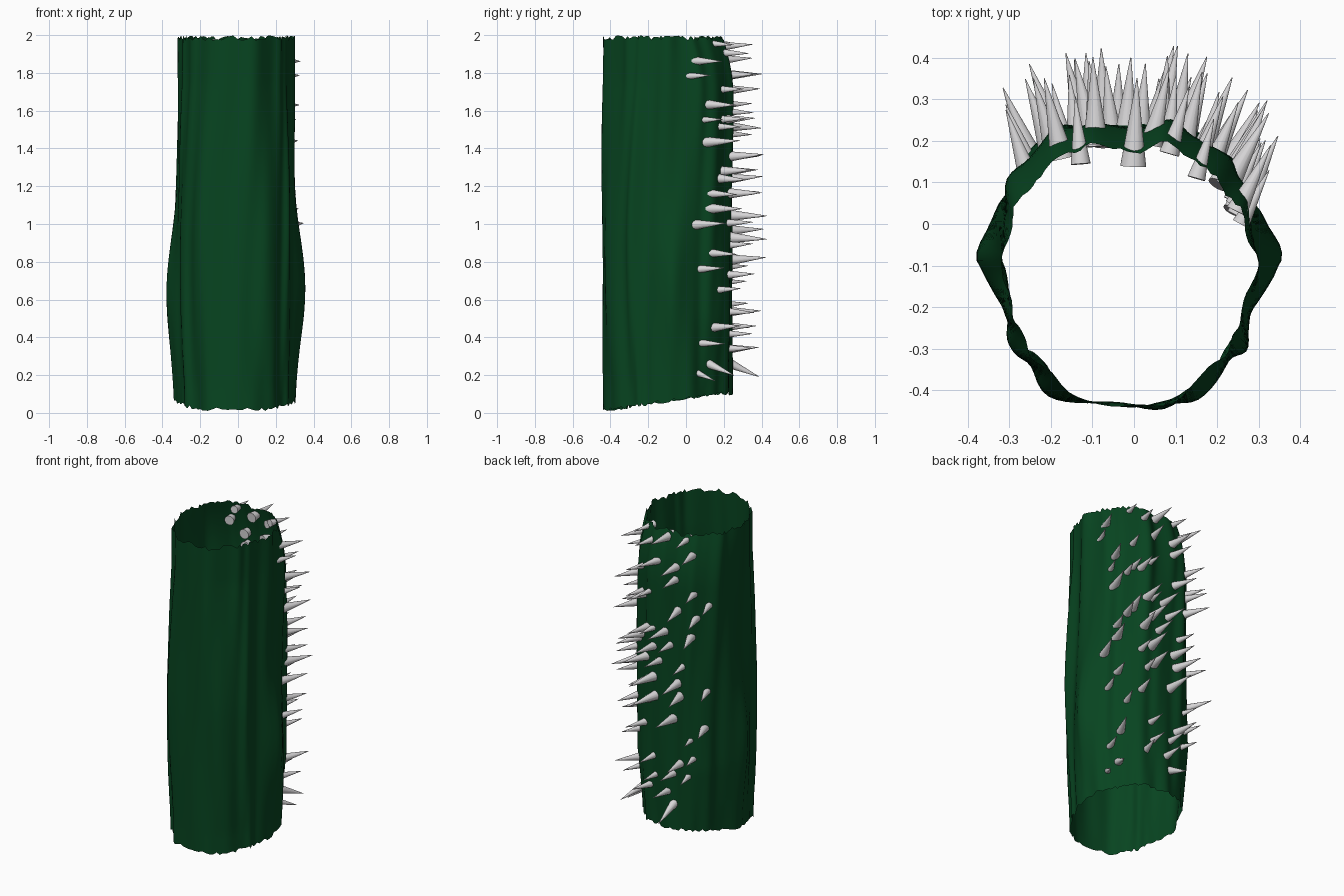
import bpy, bmesh, math, random
from mathutils import Vector

if "Cube" in bpy.data.objects:
    bpy.data.objects.remove(bpy.data.objects["Cube"])

random.seed(4)

def material(name, rgb):
    m = bpy.data.materials.new(name)
    m.diffuse_color = (*rgb, 1)
    m.use_nodes = True
    m.node_tree.nodes["Principled BSDF"].inputs["Base Color"].default_value = m.diffuse_color
    return m

green = material("dark_green", (0.0022, 0.058, 0.0145))
bone = material("pale_grey", (0.68, 0.67, 0.68))

# Horizontal outline of the stem, counter-clockwise from the back
OUTLINE = [(0, .235), (-.11, .24), (-.2, .215), (-.27, .15), (-.312, .05), (-.318, -.09),
           (-.308, -.21), (-.3, -.29), (-.255, -.355), (-.165, -.43), (0, -.442),
           (.135, -.43), (.225, -.355), (.27, -.29), (.28, -.21), (.293, -.09),
           (.285, .03), (.255, .115), (.19, .19), (.1, .238)]
SEGS, ROWS = 120, 48

def outline(t):
    """Smooth closed curve through the outline points, t in 0..1."""
    n = len(OUTLINE)
    i, f = int(t * n), t * n - int(t * n)
    a, b, c, d = (Vector(OUTLINE[(i + k) % n]) for k in (-1, 0, 1, 2))
    return .5 * (2 * b + (c - a) * f + (2 * a - 5 * b + 4 * c - d) * f * f
                 + (3 * b - a - 3 * c + d) * f ** 3)

def bump(v, centre, width):
    return math.exp(-((v - centre) / width) ** 2)

def clamp(v):
    return max(0, min(1, v))

def stem_point(t, h, top, bottom):
    p = outline(t)
    low = .02 + .085 * clamp((p.y + .43) / .62) + bottom
    z = low + (1.985 + top - low) * h
    a = t * math.tau
    # shallow vertical folds that drift with height
    fold = .006 * math.sin(14 * a + 1.6 * math.sin(2.3 * z)) \
        + .005 * math.sin(9 * a + 2.2 * z) + .002 * math.sin(23 * a - 3 * z)
    # the four corners pull in towards both ends
    corner = abs(math.sin(2 * math.atan2(p.x + .015, -p.y - .1))) ** 2
    if p.y < -.1:
        fold -= .036 * corner * clamp(abs(z - .95) / .8) ** 1.5 + .004
    elif z < .5:
        fold -= .035 * corner * clamp((.5 - z) / .4)
    p = p + p.normalized() * fold
    # side swelling low down, rounded-in top at the back
    swell = .056 if p.x < 0 else .06
    p.x += math.copysign(swell, p.x) * bump(p.y, -.09, .075) * bump(z, .68, .38)
    p.x += math.copysign(.015, p.x) * bump(z, .3, .5) * bump(p.y, -.09, .22)
    if z > 1.65:
        k = ((z - 1.65) / .35) ** 2 * clamp((p.y + .08) / .18)
        p.y -= .06 * k
        p.x *= 1 - .09 * k
    return Vector((p.x, p.y, z))

# Stem: open tube with ragged ends
bm = bmesh.new()
ragged = [(random.uniform(-.013, .013), random.uniform(-.012, .008)) for _ in range(SEGS)]
grid = []
for r in range(ROWS + 1):
    h = r / ROWS
    grid.append([bm.verts.new(stem_point(s / SEGS, h, ragged[s][0] * h ** 12,
                                         ragged[s][1] * (1 - h) ** 12))
                 for s in range(SEGS)])
for r in range(ROWS):
    for s in range(SEGS):
        q = (s + 1) % SEGS
        bm.faces.new((grid[r][s], grid[r][q], grid[r + 1][q], grid[r + 1][s]))
surface = [v.co.copy() for row in grid for v in row if v.co.y > -.02]
for f in bm.faces:
    f.smooth = True
mesh = bpy.data.meshes.new("stem")
bm.to_mesh(mesh)
bm.free()
mesh.materials.append(green)
bpy.context.collection.objects.link(bpy.data.objects.new("stem", mesh))

# Thorns on the back: (x, z) where each one leaves the stem
THORNS_RIGHT = [(.26, 1.86), (.275, 1.77), (.1, 1.92), (.05, 1.8), (.17, 1.72), (0, 1.95),
    (.25, 1.64), (.26, 1.55), (.125, 1.54), (.09, 1.6), (.25, 1.45), (.205, 1.5), (.17, 1.55),
    (.1, 1.34), (.07, 1.36), (.205, 1.24), (.17, 1.29), (.24, 1.15), (.12, 1.17), (.06, 1.24),
    (-.02, 1.37), (.27, .99), (.24, 1.07), (.125, 1.0), (.07, 1.05), (.02, 1.17), (.26, .76),
    (.245, .84), (.14, .74), (.1, .87), (.05, .92), (.21, .64), (.07, .52), (.23, .44),
    (.25, .36), (.26, .22), (.23, .27), (.1, .33), (.05, .4), (.16, 1.95)]
THORNS_LEFT = [(-.13, 1.95), (-.18, 1.86), (-.1, 1.78), (-.09, 1.7), (-.2, 1.63),
    (-.26, 1.57), (-.11, 1.5), (-.21, 1.46), (-.06, 1.28), (-.19, 1.35), (-.14, 1.17),
    (-.1, 1.06), (-.255, 1.0), (-.12, .96), (-.07, .8), (-.25, .77), (-.19, .7), (-.08, .47),
    (-.13, .54), (-.17, .45), (-.2, .56), (-.03, .34), (-.07, .26)]

bm = bmesh.new()
for x, z in THORNS_RIGHT + THORNS_LEFT:
    root = min(surface, key=lambda c: (c.x - x) ** 2 + (c.z - z) ** 2)
    tilt = -.45 if z < .29 else random.uniform(-.05, .07)
    d = Vector((1.75 * x + .05 + random.uniform(-.1, .1), 1, tilt)).normalized()
    length = random.uniform(.14, .22) * (1.1 if .3 < z < 1.5 and abs(x) < .15 else 1)
    turn = d.to_track_quat('Z', 'Y').to_matrix().to_4x4()
    turn.translation = root + d * (length / 2 - .045)
    bmesh.ops.create_cone(bm, cap_ends=True, segments=14, radius1=length * .15,
                          radius2=.001, depth=length, matrix=turn)
mesh = bpy.data.meshes.new("thorns")
bm.to_mesh(mesh)
bm.free()
mesh.materials.append(bone)
thorns = bpy.data.objects.new("thorns", mesh)
bpy.context.collection.objects.link(thorns)
bpy.context.view_layer.objects.active = thorns
thorns.select_set(True)
bpy.ops.object.shade_smooth_by_angle(angle=math.radians(50))
